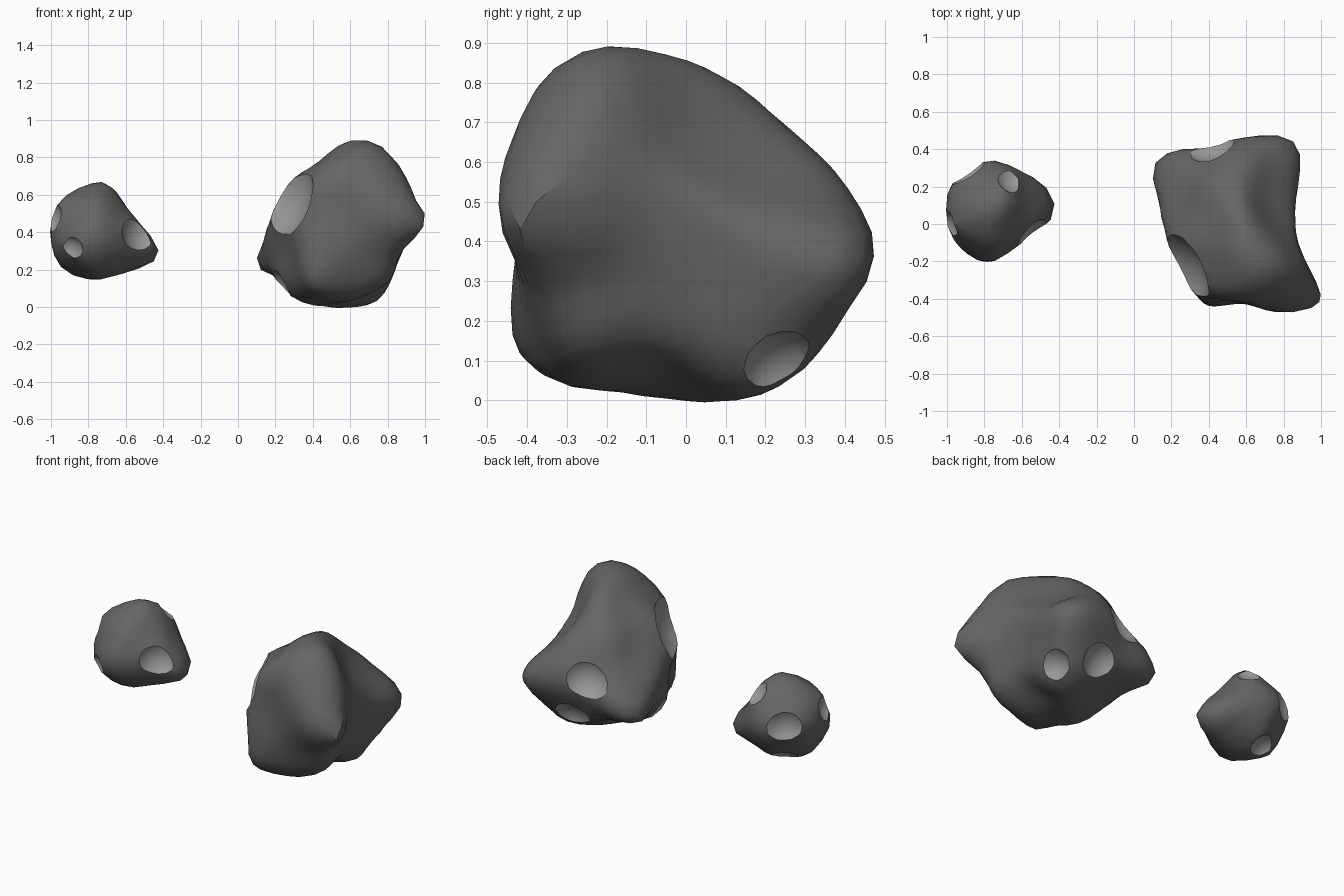
import bpy, bmesh, math
from mathutils import Vector
from mathutils.bvhtree import BVHTree

if "Cube" in bpy.data.objects:
    bpy.data.objects.remove(bpy.data.objects["Cube"], do_unlink=True)


def make_material(name, value):
    mat = bpy.data.materials.new(name)
    mat.use_nodes = True
    colour = (value, value, value, 1)
    mat.diffuse_color = colour
    bsdf = mat.node_tree.nodes["Principled BSDF"]
    bsdf.inputs["Base Color"].default_value = colour
    bsdf.inputs["Roughness"].default_value = 0.9
    return mat


MATERIALS = [make_material("dark grey rock", 0.13), make_material("light grey crater", 0.32)]


def make_object(name, bm):
    mesh = bpy.data.meshes.new(name)
    bm.to_mesh(mesh)
    bm.free()
    for mat in MATERIALS:
        mesh.materials.append(mat)
    obj = bpy.data.objects.new(name, mesh)
    bpy.context.collection.objects.link(obj)
    return obj


def soften(body, factor):
    bmesh.ops.smooth_vert(body, verts=body.verts, factor=factor,
                          use_axis_x=True, use_axis_y=True, use_axis_z=True)


def rock_body(knobs, centre, detail, reach):
    """A sphere wrapped over a coarse cage that joins the knobs, then softened."""
    cage = bmesh.new()
    place = {}
    for knob in knobs:
        arm = Vector(knob) - centre
        place[cage.verts.new(arm.normalized())] = arm
    bmesh.ops.convex_hull(cage, input=cage.verts[:])
    for vert, arm in place.items():
        vert.co = arm
    tree = BVHTree.FromBMesh(cage)
    cage.free()

    body = bmesh.new()
    bmesh.ops.create_icosphere(body, subdivisions=detail, radius=1)
    for vert in body.verts:
        hit = tree.ray_cast(Vector(), vert.co.normalized())[0]
        if hit:
            vert.co = hit
    soften(body, 0.5)
    bmesh.ops.translate(body, verts=body.verts, vec=centre)

    # Soften the skin and draw it back out to the knobs
    for _ in range(4):
        soften(body, 0.3)
        skin = BVHTree.FromBMesh(body)
        pulls = []
        for knob in knobs:
            near = skin.find_nearest(Vector(knob))[0]
            pulls.append((near, Vector(knob) - near))
        for vert in body.verts:
            total, shift = 0, Vector()
            for near, pull in pulls:
                weight = math.exp(-((vert.co - near).length / reach) ** 2)
                total += weight
                shift += pull * weight
            vert.co += shift / max(1, total)
    body.normal_update()
    return body


def crater_cutter(body, spot, radius):
    """A ball that sinks a bowl of the given radius at the spot."""
    point = BVHTree.FromBMesh(body).find_nearest(Vector(spot))[0]
    normal = Vector()
    for face in body.faces:
        if (face.calc_center_median() - point).length < radius * 1.2:
            normal += face.normal * face.calc_area()
    normal.normalize()
    ball = bmesh.new()
    size = radius * 1.35
    bmesh.ops.create_icosphere(ball, subdivisions=3, radius=size)
    lift = math.sqrt(size ** 2 - radius ** 2)
    bmesh.ops.translate(ball, verts=ball.verts, vec=point + normal * lift)
    for face in ball.faces:
        face.material_index = 1
    cutter = make_object("crater_cutter", ball)
    cutter.hide_render = True
    return cutter


def make_rock(name, knobs, centre, detail, reach, craters):
    body = rock_body(knobs, Vector(centre), detail, reach)
    cutters = [crater_cutter(body, spot, radius) for *spot, radius in craters]
    rock = make_object(name, body)
    bpy.ops.object.select_all(action='DESELECT')
    bpy.context.view_layer.objects.active = rock
    rock.select_set(True)
    for cutter in cutters:
        mod = rock.modifiers.new("crater", 'BOOLEAN')
        mod.operation = 'DIFFERENCE'
        mod.solver = 'EXACT'
        mod.object = cutter
        bpy.ops.object.modifier_apply(modifier=mod.name)
        bpy.data.objects.remove(cutter, do_unlink=True)
    bpy.ops.object.shade_smooth_by_angle(angle=math.radians(36))


# Large rock: front, back, sides, crown and underside knobs
large_knobs = [
    (.995, -.42, .43), (.83, -.465, .46), (.5, -.41, .5), (.4, -.42, .12), (.38, -.42, .33),
    (.42, -.38, .67), (.8, -.455, .59), (.7, -.4, .73), (.84, -.34, .27), (.8, -.3, .14),
    (.86, .44, .36), (.73, .47, .38), (.53, .45, .4), (.22, .38, .3), (.11, .33, .25),
    (.2, -.18, .54), (.15, .06, .4), (.18, .1, .18), (.24, -.1, .11), (.88, .29, .38),
    (.85, .04, .35), (.82, .2, .15), (.91, -.28, .67), (.87, -.1, .58), (.78, -.22, .85),
    (.68, -.2, .89), (.53, -.15, .86), (.6, -.34, .82), (.57, .1, .81), (.4, .22, .67),
    (.6, .38, .57), (.34, -.1, .03), (.54, .08, 0), (.6, -.3, .05), (.5, .32, .12),
    (.73, .18, .03), (.72, .31, .11), (.3, -.1, .69), (.6, -.05, .87), (.58, .28, .66),
    (.87, -.12, .4), (.8, -.12, .17), (.61, -.42, .3), (.33, -.37, .48), (.45, -.1, .79),
]
large_craters = [(.29, -.22, .55, .26), (.42, .4, .43, .125), (.56, .35, .16, .12),
                 (.79, .23, .1, .1), (.24, -.06, .13, .1)]
make_rock("large_rock", large_knobs, (.55, 0, .42), 4, .13, large_craters)

# Small rock
small_knobs = [
    (-1, .08, .38), (-.98, .2, .42), (-.9, .28, .45), (-.78, .335, .4), (-.6, .28, .4),
    (-.48, .2, .3), (-.435, .08, .27), (-.52, -.03, .4), (-.64, -.13, .35), (-.78, -.2, .38),
    (-.9, -.15, .32), (-.98, -.05, .33), (-.96, 0, .55), (-.85, .1, .63), (-.72, .1, .665),
    (-.6, .08, .54), (-.67, .24, .58), (-.57, .05, .2), (-.78, .05, .15), (-.92, .1, .2),
    (-.75, .22, .2), (-.75, -.1, .2), (-.75, -.1, .57),
]
small_craters = [(-.88, -.15, .32, .07), (-.54, -.06, .39, .115), (-.67, .23, .57, .09),
                 (-.88, .26, .43, .125), (-.98, 0, .47, .08), (-.82, .17, .18, .09)]
make_rock("small_rock", small_knobs, (-.74, .07, .4), 3, .1, small_craters)
